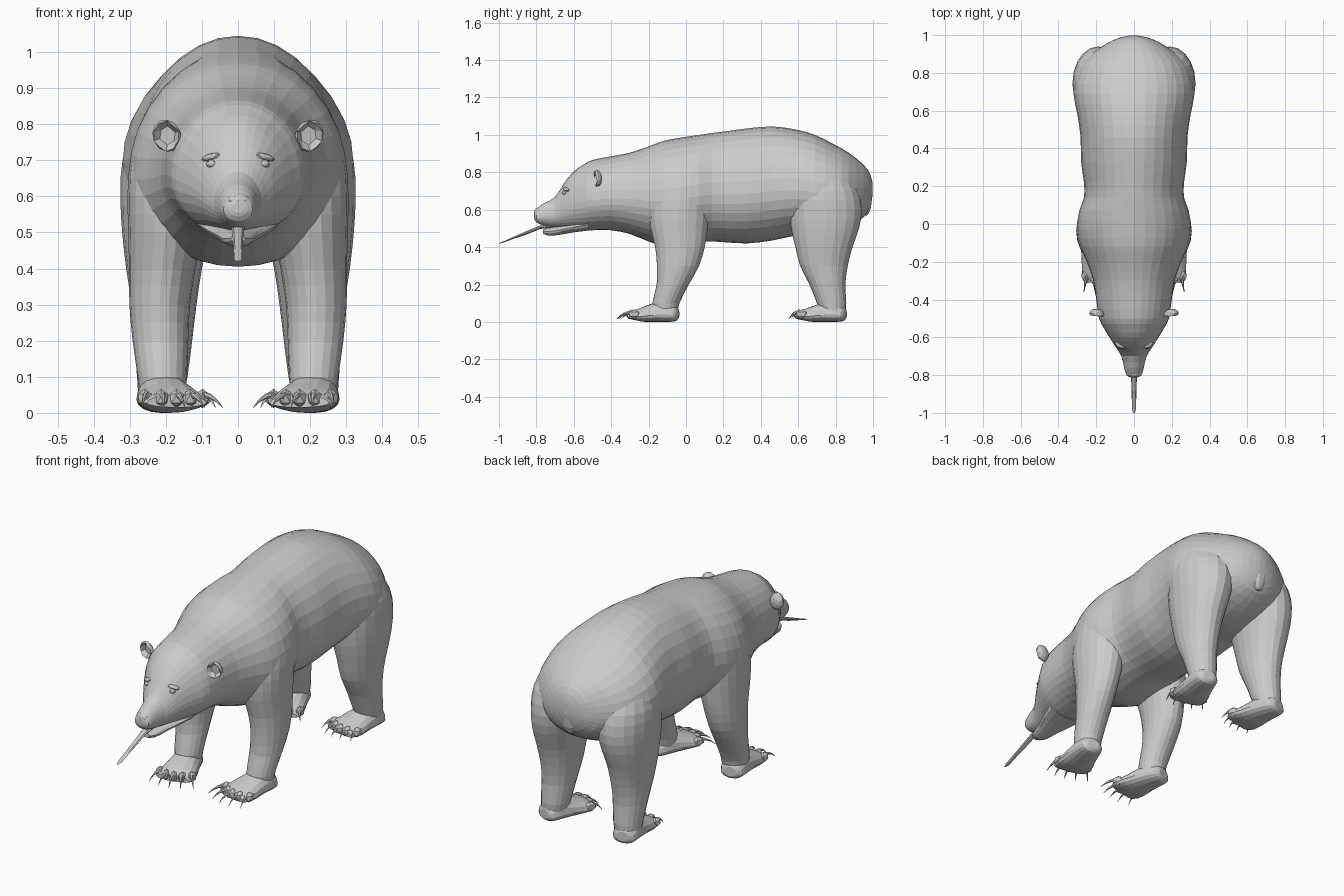
import bpy, bmesh, math
from mathutils import Matrix, Vector

if "Cube" in bpy.data.objects:
    bpy.data.objects.remove(bpy.data.objects["Cube"])


def smooth_rows(rows, n):
    """Catmull-Rom interpolation between section rows."""
    out = []
    for i in range(len(rows) - 1):
        p = [rows[max(i - 1, 0)], rows[i], rows[i + 1], rows[min(i + 2, len(rows) - 1)]]
        for k in range(n):
            t = k / n
            out.append([0.5 * (2 * b + (c - a) * t + (2 * a - 5 * b + 4 * c - d) * t * t
                               + (3 * b - a - 3 * c + d) * t ** 3) for a, b, c, d in zip(*p)])
    return out + [list(rows[-1])]


def cross_ring(row, sides, mid, x0=0.0):
    """Upright section at y: (y, half width, top z, bottom z)."""
    y, w, zt, zb = row
    zm = zb + mid * (zt - zb)
    ring = []
    for i in range(sides):
        a = 2 * math.pi * i / sides
        c, s = math.cos(a), math.sin(a)
        ring.append((x0 + w * c, y, zm + s * ((zt - zm) if s > 0 else (zm - zb))))
    return ring


def level_ring(row, sides):
    """Level section at z: (z, centre x, half width, front y, back y)."""
    z, x, r, yf, yb = row
    return [(x + r * math.cos(2 * math.pi * i / sides),
             (yf + yb) / 2 + (yb - yf) / 2 * math.sin(2 * math.pi * i / sides), z)
            for i in range(sides)]


def add_loft(bm, rings):
    vs = [[bm.verts.new(p) for p in r] for r in rings]
    n = len(vs[0])
    for a, b in zip(vs, vs[1:]):
        for i in range(n):
            bm.faces.new((a[i], a[(i + 1) % n], b[(i + 1) % n], b[i]))
    bm.faces.new(vs[0])
    bm.faces.new(vs[-1])


def add_blob(bm, centre, size, level=2, rot=(0, 0, 0)):
    m = Matrix.Translation(centre)
    for ang, axis in zip(rot, "XYZ"):
        m = m @ Matrix.Rotation(math.radians(ang), 4, axis)
    m = m @ Matrix.Diagonal((*size, 1))
    return bmesh.ops.create_icosphere(bm, subdivisions=level, radius=1, matrix=m)["verts"]


def finish(bm, name, mirror=False, matrix=None):
    if matrix:
        bm.transform(matrix)
    bmesh.ops.recalc_face_normals(bm, faces=bm.faces[:])
    me = bpy.data.meshes.new(name)
    bm.to_mesh(me)
    bm.free()
    ob = bpy.data.objects.new(name, me)
    bpy.context.collection.objects.link(ob)
    if mirror:
        ob.modifiers.new("Mirror", "MIRROR").use_mirror_merge = False
    return ob


# torso, neck and head in one loft from rump to nose
body_rows = [
    (.998, .02, .74, .68), (.985, .08, .79, .62), (.95, .155, .84, .56), (.87, .26, .905, .51),
    (.79, .305, .95, .48), (.69, .32, 1.0, .46), (.58, .30, 1.03, .46), (.46, .283, 1.045, .435),
    (.33, .28, 1.035, .42), (.22, .265, 1.02, .425), (.14, .265, 1.01, .43), (.07, .29, 1.0, .425),
    (-.03, .302, .985, .41), (-.12, .285, .968, .405), (-.2, .25, .938, .43), (-.3, .215, .905, .47),
    (-.4, .2, .885, .49), (-.5, .185, .866, .49), (-.55, .16, .84, .49), (-.6, .13, .805, .495),
    (-.65, .098, .745, .5), (-.7, .067, .668, .505), (-.76, .052, .634, .515),
    (-.8, .04, .605, .532), (-.812, .015, .585, .555)]
bm = bmesh.new()
add_loft(bm, [cross_ring(r, 32, .43) for r in smooth_rows(body_rows, 2)])
finish(bm, "body_and_head")

# legs
front_rows = [
    (.03, .21, .06, -.17, -.05), (.1, .21, .068, -.18, -.035), (.2, .215, .077, -.157, .015),
    (.3, .217, .084, -.155, .07), (.4, .21, .092, -.165, .1), (.5, .2, .104, -.19, .115),
    (.6, .19, .116, -.2, .125), (.7, .175, .124, -.18, .125), (.8, .15, .115, -.14, .1),
    (.88, .13, .06, -.07, .05)]
hind_rows = [
    (.03, .215, .06, .73, .85), (.1, .21, .07, .70, .857), (.2, .207, .08, .66, .852),
    (.3, .205, .09, .61, .865), (.4, .205, .105, .585, .89), (.5, .2, .121, .562, .925),
    (.6, .19, .136, .55, .94), (.7, .18, .14, .555, .92), (.8, .16, .12, .6, .86),
    (.87, .15, .06, .68, .8)]
for name, rows in (("front_legs", front_rows), ("hind_legs", hind_rows)):
    bm = bmesh.new()
    add_loft(bm, [level_ring(r, 20) for r in smooth_rows(rows, 2)])
    finish(bm, name, True)

# paws with toes, and claws, turned slightly inward
paw_rows = [
    (.06, .03, .07, .02), (.045, .055, .09, .004), (0, .068, .115, 0), (-.06, .078, .105, 0),
    (-.12, .09, .085, 0), (-.17, .097, .066, .008), (-.2, .085, .05, .015)]
for label, x, y, reach in (("front", .215, -.1, .065), ("hind", .215, .795, .04)):
    place = Matrix.Translation((x, y, 0)) @ Matrix.Rotation(math.radians(-13), 4, "Z")
    paw, claws = bmesh.new(), bmesh.new()
    add_loft(paw, [cross_ring(r, 16, .35) for r in smooth_rows(paw_rows, 2)])
    for i in range(-2, 3):
        tx, ty = i * .041, -.195 + .008 * i * i
        add_blob(paw, (tx, ty, .04), (.022, .034, .027), 1)
        lean = .25 * i * reach - .1 * reach
        rings = []
        for t in (0, .35, .7, 1):
            r = .009 * (1 - t) + .001
            rings.append(cross_ring((ty - .015 - t * reach, r, .05 - .035 * t * t + r,
                                     .05 - .035 * t * t - r), 6, .5, tx + lean * t))
        add_loft(claws, rings)
    finish(paw, label + "_paws", True, place)
    finish(claws, label + "_claws", True, place)

# cupped ears
bm = bmesh.new()
for v in add_blob(bm, (0, 0, 0), (1, 1, 1)):
    if v.co.y < 0 and math.hypot(v.co.x, v.co.z) < .75:
        v.co.y = .35
finish(bm, "ears", True, Matrix.Translation((.197, -.475, .768))
       @ Matrix.Rotation(math.radians(22), 4, "Y") @ Matrix.Rotation(math.radians(12), 4, "Z")
       @ Matrix.Diagonal((.04, .026, .046, 1)))

# eyes and brow ridges
bm = bmesh.new()
add_blob(bm, (.072, -.648, .69), (.016, .014, .012))
finish(bm, "eyes", True)
bm = bmesh.new()
add_blob(bm, (.074, -.64, .709), (.03, .016, .01), 2, (0, 15, 25))
finish(bm, "brows", True)

# nose
bm = bmesh.new()
add_blob(bm, (0, -.792, .588), (.034, .02, .022))
finish(bm, "nose")

# lower jaw
bm = bmesh.new()
jaw_rows = [(-.52, .11, .55, .488), (-.6, .085, .53, .478), (-.67, .058, .515, .466),
            (-.73, .042, .502, .46), (-.765, .02, .495, .472)]
add_loft(bm, [cross_ring(r, 14, .55) for r in smooth_rows(jaw_rows, 2)])
finish(bm, "lower_jaw")

# long thin tongue
bm = bmesh.new()
tongue_rows = [(-.7, .02, .525, .505), (-.78, .017, .515, .497), (-.85, .014, .487, .468),
               (-.92, .012, .456, .445), (-.98, .011, .429, .423), (-1.0, .004, .421, .418)]
add_loft(bm, [cross_ring(r, 8, .5) for r in tongue_rows])
finish(bm, "tongue")

# short tail
bm = bmesh.new()
tail_rows = [(.7, 0, .03, .94, .985), (.65, 0, .045, .93, .995), (.61, 0, .04, .935, .99),
             (.58, 0, .025, .945, .977), (.57, 0, .01, .955, .967)]
add_loft(bm, [level_ring(r, 10) for r in tail_rows])
finish(bm, "tail")
